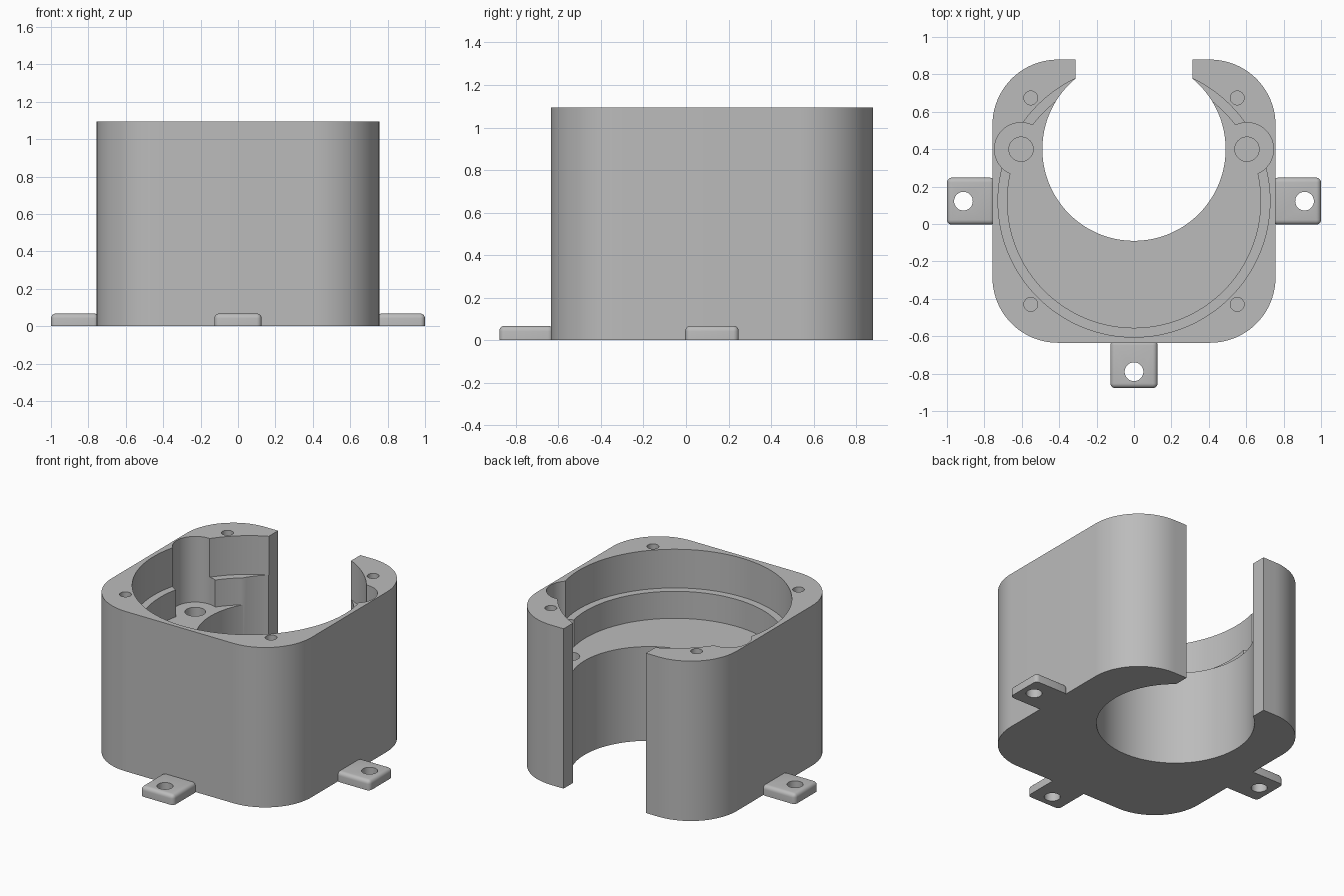
import bpy, bmesh
from math import cos, sin, pi, radians
from mathutils import Matrix

cube = bpy.data.objects.get("Cube")
if cube:
    bpy.data.objects.remove(cube, do_unlink=True)

HEIGHT, HALF, CORNER, MID_Y = 1.095, 0.757, 0.35, 0.122
FLOOR, LEDGE = 0.645, 0.83
BORE_Y, EAR_X = 0.4, 0.604

grey = bpy.data.materials.new("plain grey")
grey.use_nodes = True
grey.diffuse_color = (0.5, 0.5, 0.5, 1)
grey.node_tree.nodes["Principled BSDF"].inputs["Base Color"].default_value = (0.5, 0.5, 0.5, 1)


def make_object(name, bm):
    bmesh.ops.recalc_face_normals(bm, faces=bm.faces)
    mesh = bpy.data.meshes.new(name)
    bm.to_mesh(mesh)
    bm.free()
    mesh.materials.append(grey)
    obj = bpy.data.objects.new(name, mesh)
    bpy.context.collection.objects.link(obj)
    return obj


def prism(name, outline, z0, z1):
    """Extrude a flat outline from z0 to z1."""
    bm = bmesh.new()
    face = bm.faces.new([bm.verts.new((x, y, z0)) for x, y in outline])
    new = bmesh.ops.extrude_face_region(bm, geom=[face])["geom"]
    top = [v for v in new if isinstance(v, bmesh.types.BMVert)]
    bmesh.ops.translate(bm, verts=top, vec=(0, 0, z1 - z0))
    return make_object(name, bm)


def arc(x, y, r, start, end, steps):
    angles = [start + (end - start) * i / steps for i in range(steps + 1)]
    return [(x + r * cos(a), y + r * sin(a)) for a in angles]


def cylinder(name, x, y, r, z0, z1, sides=64):
    return prism(name, arc(x, y, r, 0, 2 * pi, sides)[:-1], z0, z1)


def cut(obj, cutter):
    cutter.hide_render = True
    mod = obj.modifiers.new("cut", "BOOLEAN")
    mod.operation, mod.solver, mod.object = "DIFFERENCE", "EXACT", cutter
    bpy.context.view_layer.objects.active = obj
    bpy.ops.object.modifier_apply(modifier=mod.name)
    bpy.data.objects.remove(cutter, do_unlink=True)


def smooth(obj):
    bpy.ops.object.select_all(action="DESELECT")
    obj.select_set(True)
    bpy.context.view_layer.objects.active = obj
    bpy.ops.object.shade_smooth_by_angle(angle=radians(30))


# Rounded square housing
outline = []
inset = HALF - CORNER
for i, (sx, sy) in enumerate([(1, 1), (-1, 1), (-1, -1), (1, -1)]):
    outline += arc(sx * inset, MID_Y + sy * inset, CORNER, i * pi / 2, (i + 1) * pi / 2, 20)
housing = prism("housing", outline, 0, HEIGHT)

# Stepped round recess
top = HEIGHT + 0.1
cut(housing, cylinder("upper_recess", 0, MID_Y, 0.727, LEDGE, top, 128))
cut(housing, cylinder("lower_recess", 0, MID_Y, 0.677, FLOOR, top, 128))

# Side pockets with their screw holes
for s in (-1, 1):
    cut(housing, cylinder("side_pocket", s * EAR_X, BORE_Y, 0.142, FLOOR, top))
    cut(housing, cylinder("pocket_hole", s * EAR_X, BORE_Y, 0.065, FLOOR - 0.35, top, 40))

# Through bore and the open slot at the back
cut(housing, cylinder("bore", 0, BORE_Y, 0.49, -0.1, top, 128))
slot = [(-0.312, 0.6), (0.312, 0.6), (0.312, 1.1), (-0.312, 1.1)]
cut(housing, prism("slot", slot, -0.1, top))

# Cover screw holes in the rim
for sx in (-1, 1):
    for sy in (-1, 1):
        cut(housing, cylinder("rim_hole", sx * 0.552, MID_Y + sy * 0.552, 0.037,
                              HEIGHT - 0.4, top, 32))
smooth(housing)


# Mounting tabs with rounded outer edges
def mounting_tab(name, angle):
    inner, outer, half, height = HALF - 0.012, 1.0, 0.126, 0.068
    bm = bmesh.new()
    bmesh.ops.create_cube(bm, size=1)
    for v in bm.verts:
        v.co = (outer if v.co.x > 0 else inner, 2 * half * v.co.y,
                height if v.co.z > 0 else 0)
    edges = [e for e in bm.edges
             if any(v.co.z > 0 for v in e.verts) and any(v.co.x > inner for v in e.verts)]
    bmesh.ops.bevel(bm, geom=edges, offset=0.026, segments=5, profile=0.5, affect="EDGES")
    tab = make_object(name, bm)
    cut(tab, cylinder("tab_hole", 0.912, 0, 0.05, -0.1, 0.2, 40))
    tab.data.transform(Matrix.Translation((0, MID_Y, 0)) @ Matrix.Rotation(angle, 4, "Z"))
    smooth(tab)


mounting_tab("left_mounting_tab", 0)
mounting_tab("right_mounting_tab", pi)
mounting_tab("front_mounting_tab", -pi / 2)
